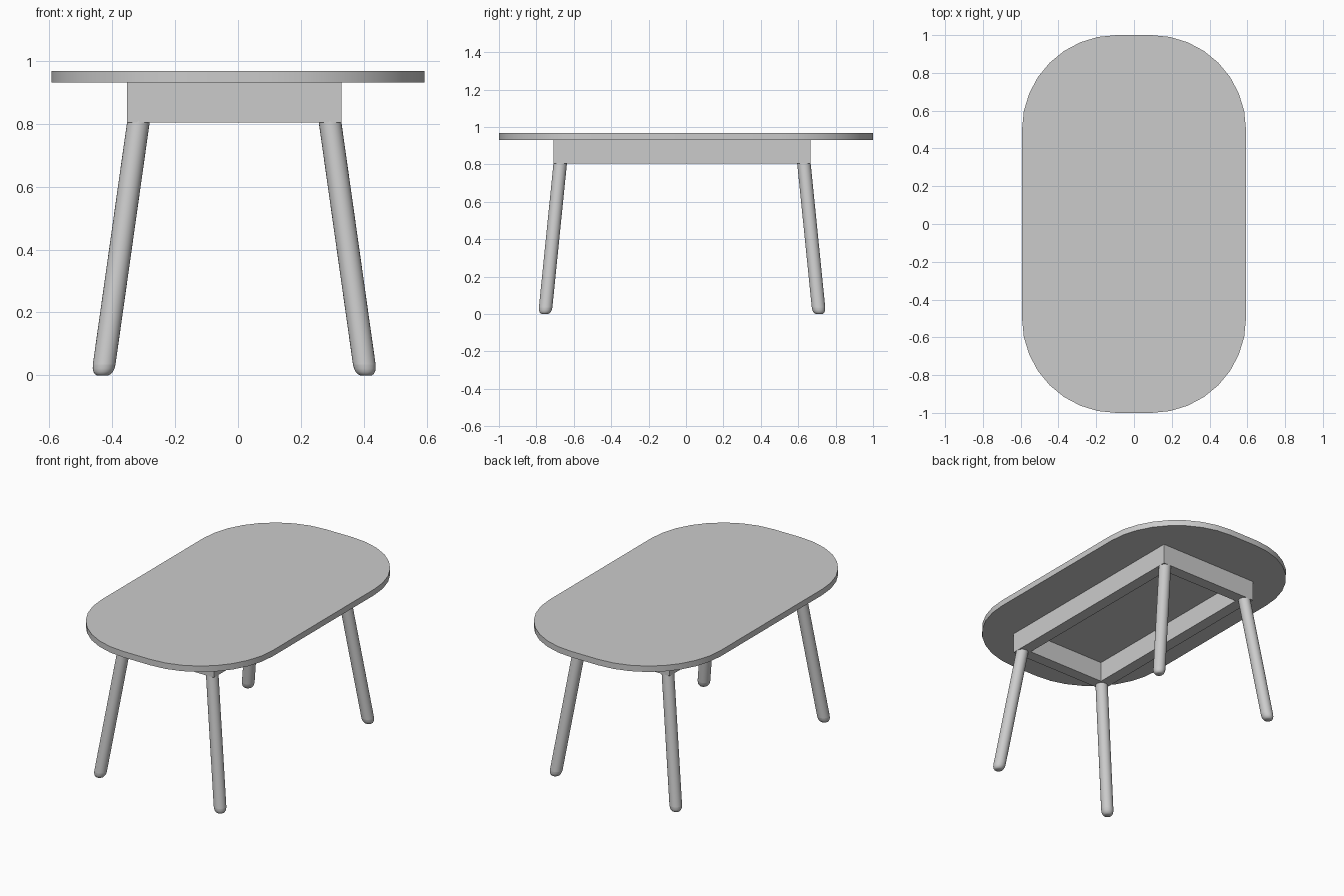
import bpy, bmesh
from math import cos, sin, pi

if "Cube" in bpy.data.objects:
    bpy.data.objects.remove(bpy.data.objects["Cube"])

CX, CY = -0.012, -0.021          # centre of the underframe
AX, AY = 0.341, 0.687            # apron half sizes
Z_FRAME, Z_TOP0, Z_TOP1 = 0.804, 0.93, 0.967


def finish(name, bm):
    bmesh.ops.recalc_face_normals(bm, faces=bm.faces)
    mesh = bpy.data.meshes.new(name)
    bm.to_mesh(mesh)
    bm.free()
    ob = bpy.data.objects.new(name, mesh)
    bpy.context.collection.objects.link(ob)
    bpy.context.view_layer.objects.active = ob
    ob.select_set(True)
    bpy.ops.object.shade_smooth_by_angle(angle=0.6)
    ob.select_set(False)
    return ob


def loft(name, rings, closed=False):
    """Skin a list of equal-length point rings; cap the ends unless closed."""
    bm = bmesh.new()
    vs = [[bm.verts.new(p) for p in r] for r in rings]
    n = len(vs[0])
    pairs = list(zip(vs, vs[1:])) + ([(vs[-1], vs[0])] if closed else [])
    for a, b in pairs:
        for i in range(n):
            j = (i + 1) % n
            bm.faces.new((a[i], a[j], b[j], b[i]))
    if not closed:
        bm.faces.new(vs[0])
        bm.faces.new(vs[-1])
    return finish(name, bm)


# Tabletop: rectangle with very large rounded corners
R, SEG = 0.5, 8
outline = []
for k, (sx, sy) in enumerate([(1, 1), (-1, 1), (-1, -1), (1, -1)]):
    for i in range(SEG + 1):
        a = (k + i / SEG) * pi / 2
        outline.append((sx * (0.593 - R) + R * cos(a), sy * (1 - R) + R * sin(a)))
loft("tabletop", [[(x, y, z) for x, y in outline] for z in (Z_TOP0, Z_TOP1)])


# Apron: rectangular hollow frame under the top
def rect(inset, z):
    x, y = AX - inset, AY - inset
    return [(CX + sx * x, CY + sy * y, z) for sx, sy in [(1, 1), (-1, 1), (-1, -1), (1, -1)]]


T = 0.072
loft("apron", [rect(0, Z_FRAME), rect(0, Z_TOP0), rect(T, Z_TOP0), rect(T, Z_FRAME)], closed=True)


# Splayed round legs with rounded feet
def leg_ring(sx, sy, z, r, n=24):
    t = z / 0.8
    x = CX + sx * (0.418 - 0.113 * t)
    y = CY + sy * (0.733 - 0.081 * t)
    return [(x + r * cos(2 * pi * i / n), y + r * sin(2 * pi * i / n), z) for i in range(n)]


LEG_R = 0.036
FOOT = [(0, 0.018), (0.004, 0.025), (0.012, 0.031), (0.022, 0.0345), (0.035, LEG_R)]
for sy, end in ((-1, "front"), (1, "back")):
    for sx, side in ((-1, "left"), (1, "right")):
        loft(f"{end}_{side}_leg", [leg_ring(sx, sy, z, LEG_R) for z in (0.035, 0.87)])
        loft(f"{end}_{side}_foot", [leg_ring(sx, sy, z, r) for z, r in FOOT])
